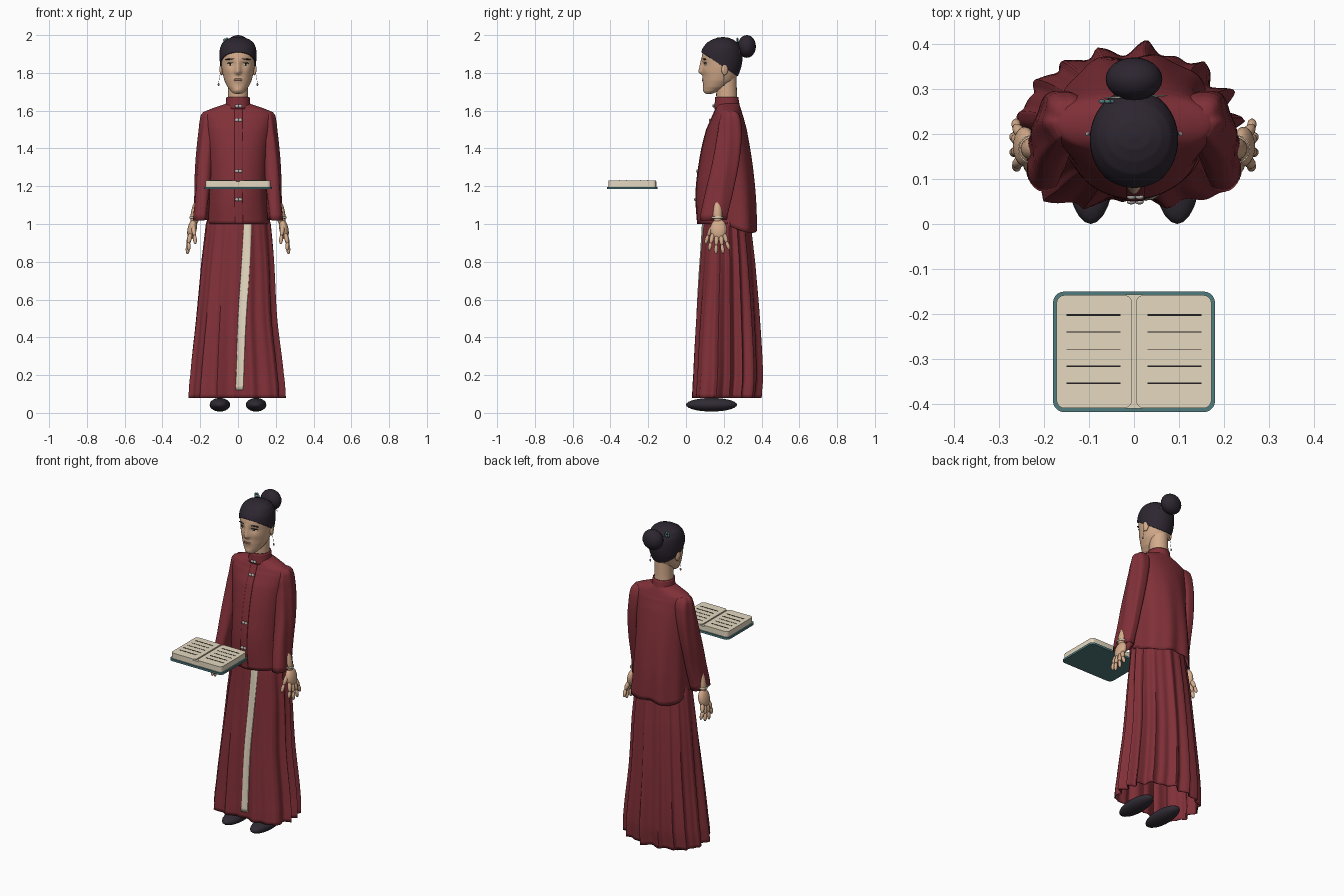
import bpy, bmesh, math
from mathutils import Vector, Matrix

if "Cube" in bpy.data.objects:
    bpy.data.objects.remove(bpy.data.objects["Cube"], do_unlink=True)


def colour(name, r, g, b):
    m = bpy.data.materials.new(name)
    m.use_nodes = True
    m.diffuse_color = (r, g, b, 1)
    bsdf = next(n for n in m.node_tree.nodes if n.type == 'BSDF_PRINCIPLED')
    bsdf.inputs["Base Color"].default_value = (r, g, b, 1)
    bsdf.inputs["Roughness"].default_value = 0.8
    return m


RED = colour("red cloth", .22, .03, .04)
SKIN = colour("skin", .66, .41, .26)
HAIR = colour("dark hair", .026, .019, .03)
SHOE = colour("dark leather", .03, .024, .034)
CREAM = colour("cream paper", .78, .69, .53)
TEAL = colour("teal cover", .08, .2, .21)
INK = colour("ink", .015, .013, .013)
SILVER = colour("silver", .5, .48, .46)
LIP = colour("lip", .45, .22, .16)


def finish(name, bm, mat, thick=0, angle=50):
    bmesh.ops.recalc_face_normals(bm, faces=bm.faces)
    me = bpy.data.meshes.new(name)
    bm.to_mesh(me)
    bm.free()
    me.materials.append(mat)
    me.shade_smooth()
    me.set_sharp_from_angle(angle=math.radians(angle))
    ob = bpy.data.objects.new(name, me)
    bpy.context.scene.collection.objects.link(ob)
    if thick:
        mod = ob.modifiers.new("thickness", 'SOLIDIFY')
        mod.thickness, mod.offset = thick, -1


# Cross-section rows are (z, centre x, half width, front y, back y)
def section(prof, z):
    i = 0
    while i < len(prof) - 2 and z > prof[i + 1][0]:
        i += 1
    p = [prof[max(0, min(len(prof) - 1, i + k))] for k in (-1, 0, 1, 2)]
    u = (z - p[1][0]) / (p[2][0] - p[1][0])
    return [b + .5 * u * (c - a + u * (2 * a - 5 * b + 4 * c - d + u * (3 * (b - c) + d - a)))
            for a, b, c, d in list(zip(*p))[1:]]


def point(prof, z, a, grow=0, warp=None):
    cx, rx, yf, yb = section(prof, z)
    s, c = math.sin(a), math.cos(a)
    v = Vector((cx + (rx + grow) * s, (yf + yb) / 2 - ((yb - yf) / 2 + grow) * c, z))
    return warp(v, a) if warp else v


def grid(bm, rows, closed):
    vs = [[bm.verts.new(p) for p in r] for r in rows]
    n = len(vs[0])
    for lo, hi in zip(vs, vs[1:]):
        for j in range(n if closed else n - 1):
            k = (j + 1) % n
            bm.faces.new((lo[j], lo[k], hi[k], hi[j]))
    return vs


def loft(prof, sub=5, cols=64, grow=0, warp=None, cap=False):
    zs = [p[0] + (q[0] - p[0]) * k / sub for p, q in zip(prof, prof[1:]) for k in range(sub)]
    zs.append(prof[-1][0])
    bm = bmesh.new()
    vs = grid(bm, [[point(prof, z, math.tau * j / cols, grow, warp) for j in range(cols)]
                   for z in zs], True)
    if cap:
        bm.faces.new(vs[0])
        bm.faces.new(vs[-1])
    return bm


def strip(name, prof, z0, z1, x_at, half, mat, lift, warp=None):
    # Band laid over the front of a lofted surface
    rows = []
    for i in range(41):
        z = z0 + (z1 - z0) * i / 40
        rx = section(prof, z)[1]
        rows.append([point(prof, z, math.asin((x_at(z) + half * k / 4) / rx), lift, warp)
                     for k in range(-4, 5)])
    bm = bmesh.new()
    grid(bm, rows, False)
    finish(name, bm, mat, .005)


def blob(bm, c, r, rot=None, seg=20):
    m = Matrix.Translation(c) @ (rot or Matrix()) @ Matrix.Diagonal((*r, 1))
    bmesh.ops.create_uvsphere(bm, u_segments=seg, v_segments=seg // 2 + 2, radius=1, matrix=m)


def limb(bm, a, b, r, seg=12):
    a, b = Vector(a), Vector(b)
    d = b - a
    blob(bm, (a + b) / 2, (r, r, d.length / 2 + r / 2), d.to_track_quat('Z', 'Y').to_matrix().to_4x4(), seg)


def ball(name, c, r, mat, rot=None, seg=24):
    bm = bmesh.new()
    blob(bm, c, r, rot, seg)
    finish(name, bm, mat)


# Pleated skirt, flatter at the front and fuller at the corners
SKIRT = [(.08, -.012, .236, .038, .375), (.2, -.012, .229, .042, .385), (.5, -.012, .202, .054, .375),
         (.8, -.004, .186, .074, .356), (1.0, 0, .168, .086, .337), (1.08, 0, .145, .1, .32)]


def pleats(v, a):
    front = max(0, math.cos(a))
    f = 1 - 2 * abs(math.sin(7.5 * a + .7 * math.sin(3 * a + 1))) + .5 * math.sin(19 * a + 1) + .6 * math.sin(4 * a + 2)
    low = 1.08 - v.z
    bulge = (.045 if front > 0 else .02) * math.sin(2 * a) ** 2
    out = f * (.003 + .011 * low) * (1 - .65 * front ** 6) + low * (bulge - .018 * front ** 6)
    return v + Vector((math.sin(a), -math.cos(a), 0)) * out


finish("skirt", loft(SKIRT, 6, 220, warp=pleats), RED, .005)
strip("skirt_stripe", SKIRT, .12, 1.03, lambda z: .02 + .03 * (z - .1) / .9, .02, CREAM, .006, pleats)

# Jacket body with a lower, fuller back hem
JACKET = [(1.0, .003, .165, .062, .372), (1.1, 0, .16, .055, .37), (1.2, 0, .157, .056, .364), (1.3, 0, .157, .068, .354),
          (1.4, 0, .162, .085, .34), (1.5, 0, .174, .11, .322), (1.565, 0, .184, .138, .305),
          (1.596, 0, .172, .152, .295), (1.618, 0, .12, .16, .288), (1.64, 0, .06, .165, .28)]


def drape(v, a):
    low, back = max(0, 1.5 - v.z) * 2, max(0, -math.cos(a))
    corner = math.sin(2 * a) ** 2 if back else 0
    out = low * (.006 * math.sin(9 * a + .6) * (1 - math.cos(a)) / 2 + .016 * corner)
    drop = max(0, 1 - (v.z - 1) / .15) * (.032 * back ** .5 + .02 * corner)
    return v + Vector((math.sin(a) * out, -math.cos(a) * out, -drop))


finish("jacket", loft(JACKET, 5, 96, warp=drape), RED, .005)
strip("jacket_placket", JACKET, 1.0, 1.62, lambda z: .003, .02, RED, .004)
COLLAR = [(1.61, 0, .068, .15, .285), (1.64, 0, .064, .152, .282), (1.672, 0, .062, .154, .277)]
finish("collar", loft(COLLAR, 3, 48), RED, .007)
for z, prof in ((1.625, COLLAR), (1.55, JACKET), (1.28, JACKET), (1.13, JACKET)):
    y = section(prof, z)[2]
    bm = bmesh.new()
    for dx in (-.009, .009):
        blob(bm, (.003 + dx, y - .005, z), (.01, .006, .009), seg=12)
    finish("clasp", bm, SILVER)

# Sleeves, bangles and hands
SLEEVE = [(1.02, .2, .04, .07, .22), (1.15, .189, .041, .095, .248), (1.3, .179, .046, .13, .28),
          (1.45, .165, .047, .158, .298), (1.54, .155, .047, .172, .295), (1.575, .151, .044, .182, .285),
          (1.594, .148, .032, .195, .27), (1.603, .145, .005, .225, .235)]
FINGERS = [((.25, .143, .95), (.262, .131, .9), (.26, .124, .865)),
           ((.252, .163, .945), (.266, .16, .89), (.267, .158, .845)),
           ((.252, .184, .945), (.266, .19, .89), (.267, .196, .848)),
           ((.25, .2, .95), (.262, .215, .905), (.262, .228, .868)),
           ((.238, .145, .995), (.23, .117, .94), (.226, .104, .898))]
for s, side in ((1, "left"), (-1, "right")):
    flip = Matrix.Diagonal((s, 1, 1, 1))

    def mirrored(name, bm, mat, thick=0):
        bm.transform(flip)
        finish(side + "_" + name, bm, mat, thick)

    mirrored("sleeve", loft(SLEEVE, 4, 40, warp=lambda v, a: v + Vector(
        (.003 * math.sin(6 * a + v.z * 8), .003 * math.cos(5 * a), 0))), RED, .005)
    mirrored("bangle", loft([(1.03, .229, .029, .135, .197), (1.04, .229, .029, .135, .197)], 1, 32), CREAM, .003)
    bm = bmesh.new()
    limb(bm, (.212, .166, 1.12), (.234, .168, 1.0), .026, 20)
    blob(bm, (.243, .172, .972), (.024, .044, .056), Matrix.Rotation(-.2, 4, 'Y'))
    for a, b, c in FINGERS:
        limb(bm, a, b, .0125)
        limb(bm, b, c, .0105)
    mirrored("hand", bm, SKIN)
    # Shoes
    ball(side + "_shoe", (s * .096, .135, .043), (.054, .135, .036), SHOE)

# Neck and head
finish("neck", loft([(1.6, 0, .056, .17, .28), (1.68, 0, .053, .16, .27), (1.8, 0, .052, .165, .268)], 4, 40), SKIN)
HEAD = [(1.688, 0, .01, .112, .13), (1.692, 0, .024, .103, .145), (1.702, 0, .037, .096, .175),
        (1.725, 0, .055, .092, .22), (1.76, 0, .072, .09, .258), (1.81, 0, .084, .088, .28),
        (1.85, 0, .089, .085, .29), (1.89, 0, .091, .084, .292), (1.925, 0, .088, .095, .285),
        (1.955, 0, .075, .118, .265), (1.972, 0, .054, .146, .242), (1.981, 0, .03, .172, .218),
        (1.984, 0, .003, .193, .198)]


def bump(v, x, z, w, h):
    return math.exp(-((abs(v.x) - x) / w) ** 2 - ((v.z - z) / h) ** 2)


def features(v, a):
    if math.cos(a) < 0:
        return v
    rise = max(0, min((v.z - 1.784) / .02, (1.885 - v.z) / .081))
    out = .024 * rise * math.exp(-(v.x / (.011 + .006 * rise)) ** 2)
    out += .004 * bump(v, 0, 1.762, .025, .014) + .005 * bump(v, 0, 1.708, .02, .014)
    out += .004 * bump(v, .05, 1.81, .02, .02) - .006 * bump(v, .036, 1.846, .022, .014)
    return v - Vector((0, out, 0))


def on_face(x, z):
    return point(HEAD, z, math.asin(x / section(HEAD, z)[1]), 0, features)


finish("head", loft(HEAD, 7, 112, warp=features, cap=True), SKIN)
for s, side in ((1, "left"), (-1, "right")):
    turn = Matrix.Rotation(s * .4, 4, 'Z')
    ball(side + "_eye", on_face(s * .04, 1.846), (.017, .003, .006), CREAM, turn)
    ball(side + "_iris", on_face(s * .04, 1.846) - Vector((0, .001, 0)), (.007, .003, .006), INK, turn)
    ball(side + "_lash", on_face(s * .041, 1.853), (.02, .005, .003), INK, turn @ Matrix.Rotation(s * .1, 4, 'Y'))
    ball(side + "_brow", on_face(s * .044, 1.873), (.025, .005, .0035), HAIR, turn @ Matrix.Rotation(s * .1, 4, 'Y'))
    ball(side + "_ear", (s * .087, .205, 1.818), (.01, .018, .031), SKIN, Matrix.Rotation(s * .3, 4, 'Z'))
    bm = bmesh.new()
    limb(bm, (s * .096, .2, 1.79), (s * .103, .2, 1.745), .001, 8)
    blob(bm, (s * .103, .2, 1.738), (.005, .005, .008), seg=10)
    finish(side + "_earring", bm, SILVER)
for z, r in ((1.767, .003), (1.76, .0035)):
    ball("lip", on_face(0, z) + Vector((0, .003, 0)), (.022, .005, r), LIP)

# Swept-back hair, cut along a sloping hairline, and its bun
bm = loft(HEAD, 7, 96, grow=.007, cap=True)
bmesh.ops.bisect_plane(bm, geom=bm.verts[:] + bm.edges[:] + bm.faces[:], plane_co=(0, .085, 1.902),
                       plane_no=(0, .66, 1), clear_inner=True)
bmesh.ops.translate(bm, verts=bm.verts, vec=(0, 0, .005))
finish("hair", bm, HAIR, .012)
ball("hair_bun", (0, .322, 1.94), (.063, .048, .06), HAIR)
bm = bmesh.new()
limb(bm, (-.07, .28, 1.97), (.075, .285, 1.9), .003, 8)
finish("hair_pin", bm, SILVER)
bm = bmesh.new()
for i in range(5):
    t = math.tau * i / 5
    blob(bm, (-.062 + .011 * math.cos(t), .272, 1.968 + .011 * math.sin(t)), (.008, .005, .008), seg=10)
finish("hair_flower", bm, TEAL)


# Open book
def plate(name, x, y, z, mat, corner=0):
    bm = bmesh.new()
    m = Matrix.Translation((sum(x) / 2, sum(y) / 2, sum(z) / 2)) @ Matrix.Diagonal(
        (x[1] - x[0], y[1] - y[0], z[1] - z[0], 1))
    bmesh.ops.create_cube(bm, size=1, matrix=m)
    if corner:
        up = [e for e in bm.edges if abs(e.verts[0].co.z - e.verts[1].co.z) > .001]
        bmesh.ops.bevel(bm, geom=up, offset=corner, segments=5, profile=.5, affect='EDGES')
    finish(name, bm, mat, angle=30)


plate("book_cover", (-.18, .18), (-.418, -.15), (1.185, 1.197), TEAL, .025)
plate("book_spine", (-.02, .02), (-.41, -.157), (1.197, 1.224), CREAM)
for s in (1, -1):
    plate("book_pages", sorted((s * .004, s * .172)), (-.409, -.158), (1.197, 1.231), CREAM, .018)
    for i in range(5):
        y, w = -.202 - .038 * i, .0018 if i in (0, 3, 4) else .0007
        plate("ruled_line", sorted((s * .03, s * .15)), (y - w, y + w), (1.23, 1.2325), INK)
